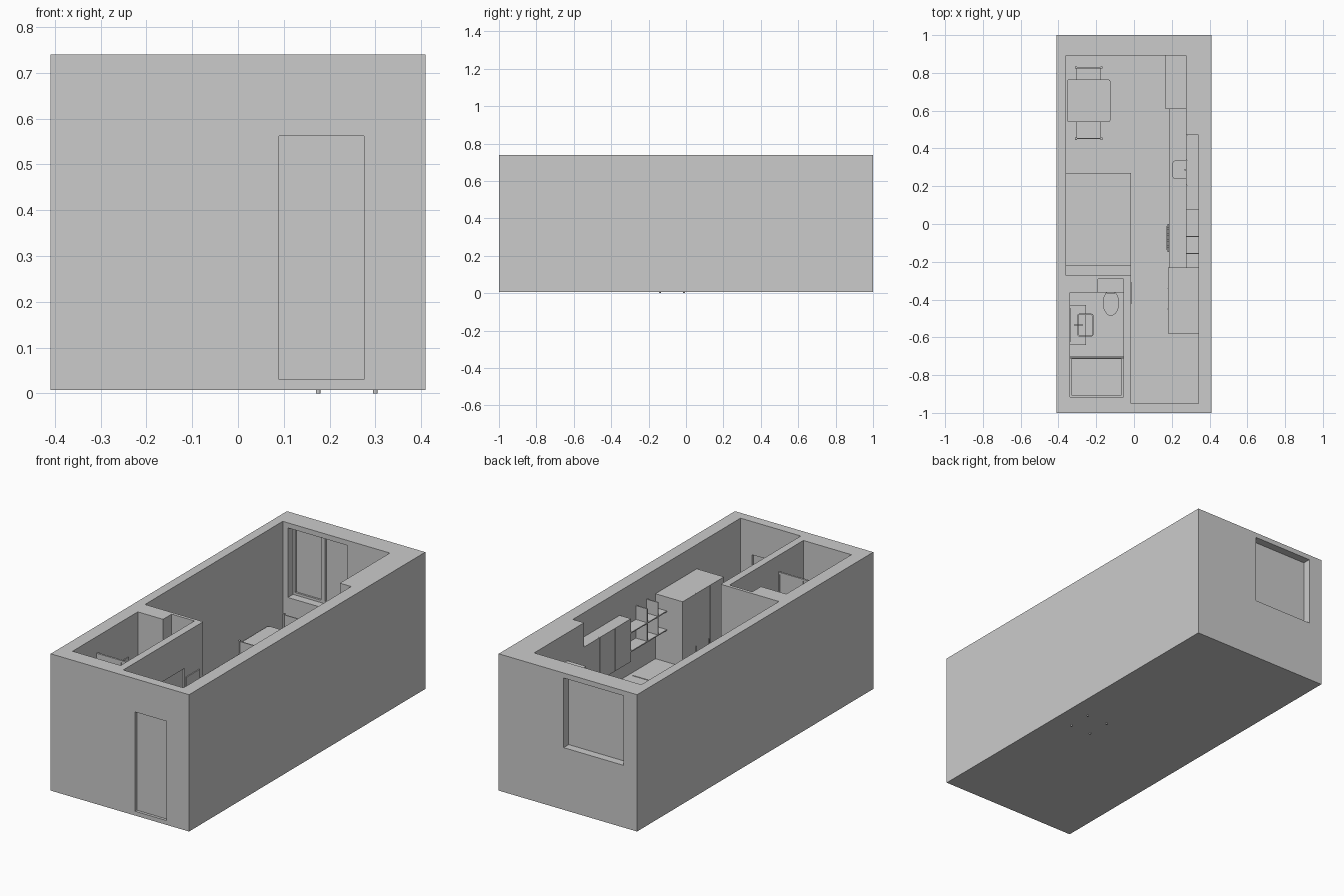
import bpy, bmesh, math


def finish(name, bm):
    bmesh.ops.recalc_face_normals(bm, faces=bm.faces)
    me = bpy.data.meshes.new(name)
    bm.to_mesh(me)
    bm.free()
    ob = bpy.data.objects.new(name, me)
    bpy.context.collection.objects.link(ob)
    return ob


def box(name, x0, x1, y0, y1, z0, z1, round_z=0):
    """Box from its limits; round_z rounds the upright edges."""
    bm = bmesh.new()
    bmesh.ops.create_cube(bm, size=1)
    for v in bm.verts:
        v.co = ((x0 + x1) / 2 + v.co.x * (x1 - x0), (y0 + y1) / 2 + v.co.y * (y1 - y0),
                (z0 + z1) / 2 + v.co.z * (z1 - z0))
    if round_z:
        up = [e for e in bm.edges if abs(e.verts[0].co.z - e.verts[1].co.z) > 1e-5]
        bmesh.ops.bevel(bm, geom=up, offset=round_z, segments=4, affect='EDGES', profile=0.5)
    return finish(name, bm)


def loft(name, rings, n=32):
    """Stack of ellipses (cx, cy, rx, ry, z), capped at both ends."""
    bm = bmesh.new()
    loops = [[bm.verts.new((cx + rx * math.cos(2 * math.pi * i / n),
                            cy + ry * math.sin(2 * math.pi * i / n), z)) for i in range(n)]
             for cx, cy, rx, ry, z in rings]
    for a, b in zip(loops, loops[1:]):
        for i in range(n):
            bm.faces.new((a[i], a[(i + 1) % n], b[(i + 1) % n], b[i]))
    bm.faces.new(loops[0][::-1])
    bm.faces.new(loops[-1])
    ob = finish(name, bm)
    bpy.context.view_layer.objects.active = ob
    ob.select_set(True)
    bpy.ops.object.shade_smooth_by_angle(angle=math.radians(35))
    ob.select_set(False)
    return ob


def carve(target, *limits, round_z=0):
    """Cut boxes out of the target."""
    for lim in limits:
        cutter = box("cutter", *lim, round_z=round_z)
        cutter.hide_render = True
        m = target.modifiers.new("cut", 'BOOLEAN')
        m.operation, m.solver, m.object = 'DIFFERENCE', 'EXACT', cutter
        bpy.context.view_layer.objects.active = target
        bpy.ops.object.modifier_apply(modifier=m.name)
        bpy.data.objects.remove(cutter)


F, T = 0.03, 0.74          # floor level, wall top

# Shell: rooms, door recesses and window opening
shell = box("walls_and_floor", -0.41, 0.41, -1, 1, 0.007, T)
carve(shell,
      (-0.36, 0.275, -0.273, 0.893, F, 0.8),
      (-0.015, 0.342, -0.95, 0.47, F, 0.8),
      (-0.34, -0.055, -0.915, -0.363, F, 0.8),
      (-0.19, -0.055, -0.40, -0.29, F, 0.8),
      (0.09, 0.275, -1.1, -0.985, F, 0.562),
      (0.09, 0.275, -0.965, -0.90, F, 0.562),
      (-0.025, 0.05, -0.62, -0.43, F, 0.55),
      (-0.10, -0.045, -0.62, -0.43, F, 0.55),
      (-0.33, 0.025, 0.85, 1.1, 0.34, 0.713))

# Window: glass, sash frames, sill
box("window_glass", -0.33, 0.025, 0.947, 0.957, 0.34, 0.713)
for i, (a, b) in enumerate(((-0.33, -0.1525), (-0.1525, 0.025))):
    w = 0.013
    for k, (x0, x1, z0, z1) in enumerate(((a, a + w, 0.34, 0.713), (b - w, b, 0.34, 0.713),
                                          (a + w, b - w, 0.34, 0.353), (a + w, b - w, 0.70, 0.713))):
        box(f"window_frame_{i}_{k}", x0, x1, 0.937, 0.947, z0, z1)

# Door handles
box("front_door_handle", 0.10, 0.125, -0.965, -0.958, 0.27, 0.276)
box("bath_door_handle", -0.025, -0.018, -0.605, -0.58, 0.27, 0.276)
box("hall_mirror", -0.015, -0.010, -0.42, -0.31, 0.15, 0.5)

# Bed
box("bed_base", -0.36, -0.015, -0.22, 0.27, F, 0.10)
box("mattress", -0.36, -0.015, -0.22, 0.27, 0.10, 0.165)
box("headboard", -0.36, -0.015, -0.273, -0.22, F, 0.28)

# Dining table
box("table_top", -0.355, -0.125, 0.54, 0.765, 0.218, 0.23, round_z=0.012)
for x in (-0.34, -0.14):
    for y in (0.555, 0.75):
        box("table_leg", x - 0.007, x + 0.007, y - 0.007, y + 0.007, F, 0.218)

# Two mirrored chairs facing the table
for s in (-1, 1):
    def chair_part(name, x0, x1, d0, d1, z0, z1):
        ys = sorted((0.64 + s * d0, 0.64 + s * d1))
        box(name, x0, x1, *ys, z0, z1)
    chair_part("chair_seat", -0.305, -0.175, 0.06, 0.19, 0.148, 0.158)
    chair_part("chair_back", -0.302, -0.178, 0.184, 0.19, 0.20, 0.28)
    for x in (-0.308, -0.172):
        chair_part("chair_back_leg", x - 0.005, x + 0.005, 0.182, 0.194, F, 0.285)
        chair_part("chair_front_leg", x - 0.005, x + 0.005, 0.06, 0.07, F, 0.15)

# Tall fridge cabinet
box("fridge_body", 0.171, 0.275, 0.61, 0.893, F, 0.59)
for z0, z1 in ((F + 0.01, 0.25), (0.254, 0.59)):
    box("fridge_door", 0.165, 0.171, 0.612, 0.891, z0, z1)

# Wardrobe with three doors
box("wardrobe", 0.186, 0.342, -0.58, -0.23, F, 0.61)
for i in range(3):
    y = -0.58 + i * 0.1167
    box("wardrobe_door", 0.181, 0.186, y + 0.001, y + 0.1157, F + 0.015, 0.61)
for y in (-0.45, -0.34):
    box("wardrobe_handle", 0.177, 0.181, y - 0.002, y + 0.002, 0.25, 0.33)

# Kitchen base units, worktop and sink
box("base_unit_end", 0.195, 0.342, -0.23, -0.15, F, 0.25)
base = box("base_unit_main", 0.195, 0.342, 0.005, 0.61, F, 0.25)
carve(base, (0.275, 0.40, 0.47, 0.7, 0, 0.3), (0.203, 0.302, 0.238, 0.337, 0.19, 0.3))
for i in range(4):
    y = 0.005 + i * 0.151
    box("base_door", 0.189, 0.195, y + 0.001, y + 0.15, F + 0.02, 0.248)
box("base_door_end", 0.189, 0.195, -0.229, -0.151, F + 0.02, 0.248)
top = box("worktop", 0.185, 0.342, -0.23, 0.61, 0.25, 0.262)
carve(top, (0.275, 0.40, 0.47, 0.7, 0.2, 0.3))
carve(top, (0.205, 0.30, 0.24, 0.335, 0.2, 0.3), round_z=0.01)
sink = box("sink", 0.203, 0.302, 0.238, 0.337, 0.195, 0.264, round_z=0.012)
carve(sink, (0.207, 0.298, 0.242, 0.333, 0.20, 0.3), round_z=0.01)
box("kitchen_tap_post", 0.308, 0.314, 0.284, 0.290, 0.262, 0.33)
box("kitchen_tap_spout", 0.268, 0.314, 0.284, 0.290, 0.33, 0.336)

# Oven with feet
box("oven_body", 0.182, 0.31, -0.147, 0.0, 0.035, 0.249)
box("oven_door", 0.176, 0.182, -0.145, -0.002, 0.06, 0.20)
box("oven_handle", 0.170, 0.174, -0.135, -0.012, 0.185, 0.19)
for y in (-0.128, -0.019):
    box("oven_handle_post", 0.172, 0.178, y - 0.003, y + 0.003, 0.185, 0.19)
for i in range(4):
    box("oven_knob", 0.174, 0.182, -0.125 + i * 0.032, -0.115 + i * 0.032, 0.22, 0.23)
for x in (0.175, 0.30):
    for y in (-0.14, -0.01):
        loft("oven_foot", [(x, y, 0.005, 0.005, 0), (x, y, 0.005, 0.005, 0.036)], 16)
box("hob", 0.205, 0.32, -0.14, -0.005, 0.262, 0.265)

# Wall cupboards and open shelves
box("wall_cupboard", 0.281, 0.342, 0.073, 0.47, 0.38, 0.61)
for y0, y1 in ((0.074, 0.205), (0.207, 0.337), (0.339, 0.469)):
    box("wall_cupboard_door", 0.275, 0.281, y0, y1, 0.38, 0.61)
for z in (0.43, 0.53):
    box("shelf_board", 0.275, 0.342, -0.23, 0.073, z, z + 0.006)
for y in (-0.16, -0.07):
    box("shelf_divider", 0.275, 0.342, y, y + 0.006, 0.436, 0.61)

# Bathroom: boxed cistern and toilet
box("cistern_box", -0.19, -0.055, -0.363, -0.29, F, 0.32)
box("flush_plate", -0.145, -0.10, -0.367, -0.363, 0.24, 0.27)
loft("toilet_bowl", [(-0.122, -0.395, 0.022, 0.04, F + 0.02), (-0.122, -0.405, 0.034, 0.06, 0.09),
                     (-0.122, -0.418, 0.042, 0.067, 0.135), (-0.122, -0.418, 0.042, 0.067, 0.143)])
loft("toilet_lid", [(-0.122, -0.418, 0.043, 0.068, 0.145), (-0.122, -0.418, 0.043, 0.068, 0.151)])

# Vanity, basin, tap and mirror
box("vanity", -0.34, -0.255, -0.64, -0.43, 0.10, 0.235)
basin = box("basin", -0.30, -0.215, -0.595, -0.475, 0.215, 0.265, round_z=0.01)
carve(basin, (-0.294, -0.221, -0.589, -0.481, 0.225, 0.3), round_z=0.008)
box("basin_tap_post", -0.317, -0.311, -0.538, -0.532, 0.235, 0.295)
box("basin_tap_spout", -0.317, -0.27, -0.538, -0.532, 0.295, 0.301)
box("bath_mirror", -0.34, -0.336, -0.625, -0.445, 0.33, 0.53)

# Shower: tray and framed sliding screen
tray = box("shower_tray", -0.34, -0.055, -0.915, -0.70, F, 0.05)
carve(tray, (-0.33, -0.065, -0.905, -0.715, 0.04, 0.1))
box("screen_top_rail", -0.34, -0.055, -0.713, -0.703, 0.642, 0.652)
for x in (-0.34, -0.202, -0.063):
    box("screen_post", x, x + 0.008, -0.713, -0.703, 0.05, 0.642)
for x0, x1 in ((-0.332, -0.202), (-0.194, -0.063)):
    box("screen_glass", x0, x1, -0.710, -0.706, 0.05, 0.642)
